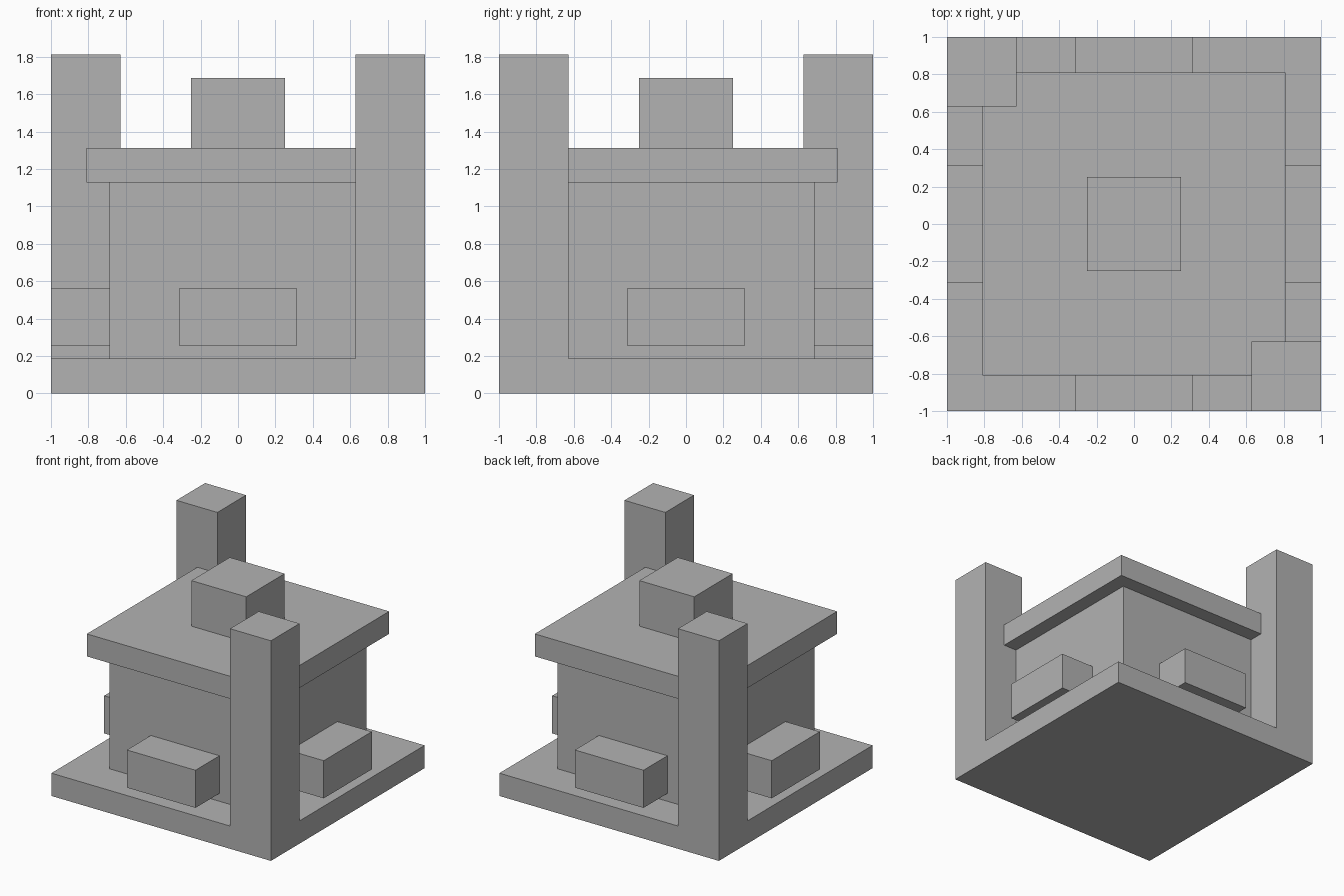
import bpy
import bmesh
from mathutils import Matrix, Vector

default_cube = bpy.data.objects.get("Cube")
if default_cube:
    bpy.data.objects.remove(default_cube, do_unlink=True)

# Single flat colour
COLOUR = (0.45, 0.45, 0.45, 1.0)
grey = bpy.data.materials.new("plain_grey")
grey.use_nodes = True
grey.diffuse_color = COLOUR
bsdf = next(n for n in grey.node_tree.nodes if n.type == 'BSDF_PRINCIPLED')
bsdf.inputs["Base Color"].default_value = COLOUR


def box(name, x, y, z):
    """Add a flat-faced box from its (min, max) ranges."""
    size = Vector((x[1] - x[0], y[1] - y[0], z[1] - z[0]))
    centre = Vector((sum(x) / 2, sum(y) / 2, sum(z) / 2))
    bm = bmesh.new()
    bmesh.ops.create_cube(bm, size=1.0, matrix=Matrix.Diagonal(size.to_4d()))
    mesh = bpy.data.meshes.new(name)
    bm.to_mesh(mesh)
    bm.free()
    mesh.materials.append(grey)
    obj = bpy.data.objects.new(name, mesh)
    obj.location = centre
    bpy.context.collection.objects.link(obj)
    return obj


def square(name, half, z):
    """Add a centred square block."""
    return box(name, (-half, half), (-half, half), z)


BASE_TOP, WALL_TOP, ROOF_TOP = 0.1875, 1.1275, 1.3125
WALL = 0.6875

# Central stack
square("base_slab", 1.0, (0, BASE_TOP))
square("main_body", WALL, (BASE_TOP, WALL_TOP))
square("roof_slab", 0.81, (WALL_TOP, ROOF_TOP))
square("roof_block", 0.25, (ROOF_TOP, 1.6875))

# Tall posts on two opposite corners
POST_IN, POST_Z = 0.6275, (BASE_TOP, 1.8125)
box("front_left_post", (POST_IN, 1), (-1, -POST_IN), POST_Z)
box("back_right_post", (-1, -POST_IN), (POST_IN, 1), POST_Z)

# Ledge boxes projecting from the middle of each wall
SPAN, LEDGE_Z = (-0.3125, 0.3125), (0.2525, 0.5625)
box("front_ledge", SPAN, (-1, -WALL), LEDGE_Z)
box("back_ledge", SPAN, (WALL, 1), LEDGE_Z)
box("left_ledge", (WALL, 1), SPAN, LEDGE_Z)
box("right_ledge", (-1, -WALL), SPAN, LEDGE_Z)
